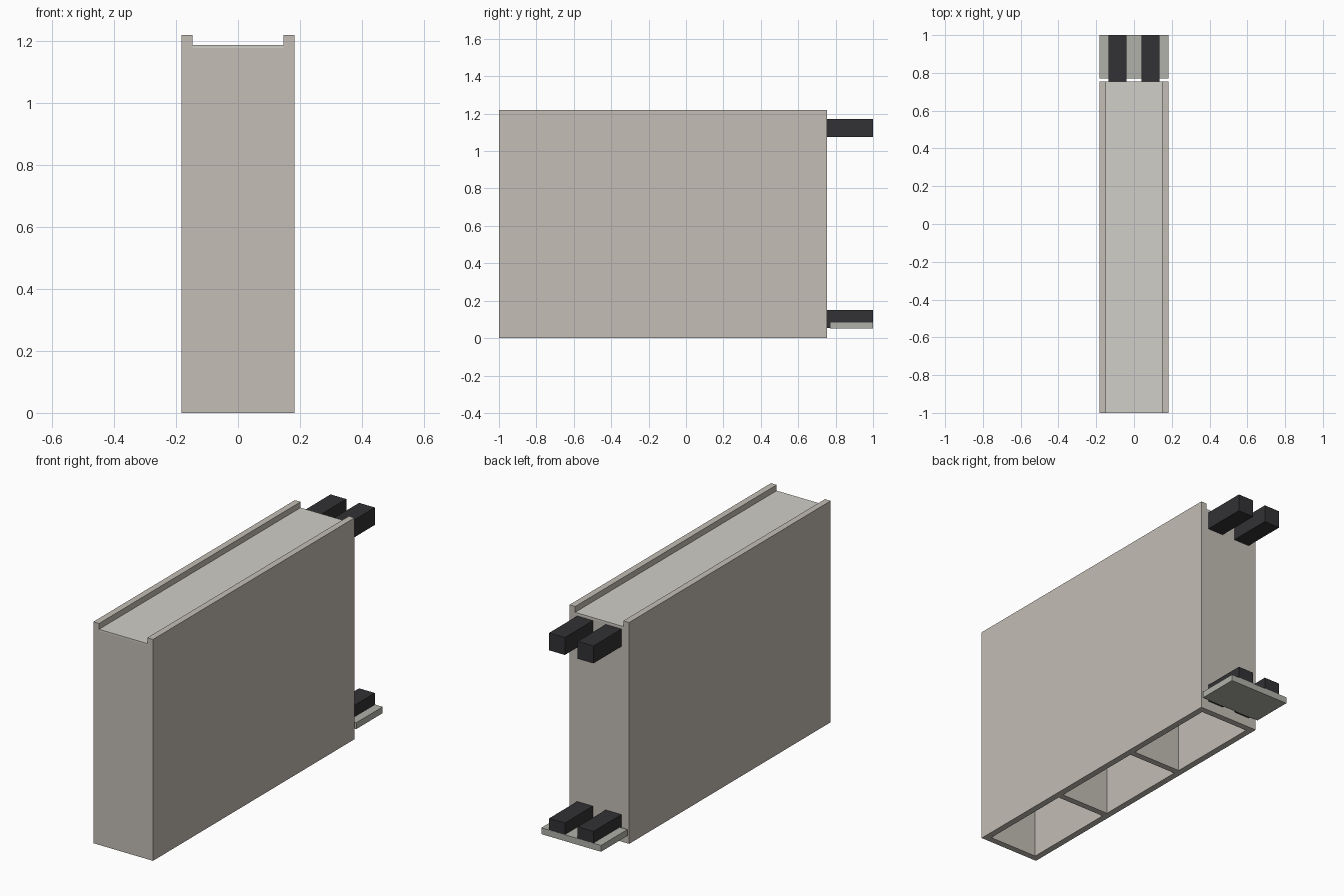
import bpy

if "Cube" in bpy.data.objects:
    bpy.data.objects.remove(bpy.data.objects["Cube"])


def material(name, rgb):
    m = bpy.data.materials.new(name)
    m.diffuse_color = (*rgb, 1)
    m.use_nodes = True
    m.node_tree.nodes["Principled BSDF"].inputs["Base Color"].default_value = m.diffuse_color
    return m


def box(name, lo, hi, mat=None):
    """Axis-aligned box between two corners."""
    size = [b - a for a, b in zip(lo, hi)]
    mid = [(a + b) / 2 for a, b in zip(lo, hi)]
    bpy.ops.mesh.primitive_cube_add(size=1, location=mid)
    ob = bpy.context.object
    ob.name = name
    ob.scale = size
    bpy.ops.object.transform_apply(location=True, rotation=False, scale=True)
    if mat:
        ob.data.materials.append(mat)
    return ob


def cut(target, cutter):
    """Subtract a cutter, apply it and remove it."""
    cutter.hide_render = True
    mod = target.modifiers.new("cut", 'BOOLEAN')
    mod.operation, mod.solver, mod.object = 'DIFFERENCE', 'EXACT', cutter
    bpy.context.view_layer.objects.active = target
    bpy.ops.object.modifier_apply(modifier=mod.name)
    bpy.data.objects.remove(cutter)


concrete = material("warm_concrete", (0.55, 0.51, 0.46))
pale = material("pale_panel", (0.63, 0.62, 0.58))
grey = material("plate_grey", (0.44, 0.44, 0.40))
rubber = material("dark_rubber", (0.032, 0.032, 0.035))

HALF_W, WALL, HEIGHT = 0.182, 0.035, 1.22
FRONT, BACK = -1.0, 0.755
FLOOR, PANEL_TOP = 1.178, 1.188
inner = HALF_W - WALL

# Hollow body: three cells open at the bottom, sides standing above the top
body = box("hollow_body", (-HALF_W, FRONT, 0), (HALF_W, BACK, HEIGHT), concrete)
cell = (BACK - FRONT - 4 * WALL) / 3
for i in range(3):
    y = FRONT + WALL + i * (cell + WALL)
    cut(body, box("cell_cutter", (-inner, y, -0.1), (inner, y + cell, 1.4)))
cut(body, box("channel_cutter", (-inner, FRONT - 0.1, FLOOR), (inner, BACK + 0.1, 1.5)))

# Thin panel closing the top between the side rails
box("top_panel", (-inner, FRONT, FLOOR), (inner, BACK, PANEL_TOP), pale)

# Lower back plate
box("back_plate", (-HALF_W, 0.77, 0.05), (HALF_W, 1.0, 0.085), grey)

# Two pairs of dark blocks projecting from the back
for level, z in (("lower", 0.053), ("upper", 1.075)):
    for side, x in (("left", -0.087), ("right", 0.087)):
        box(f"{level}_{side}_block", (x - 0.048, BACK, z),
            (x + 0.048, 0.999, z + 0.096), rubber)
